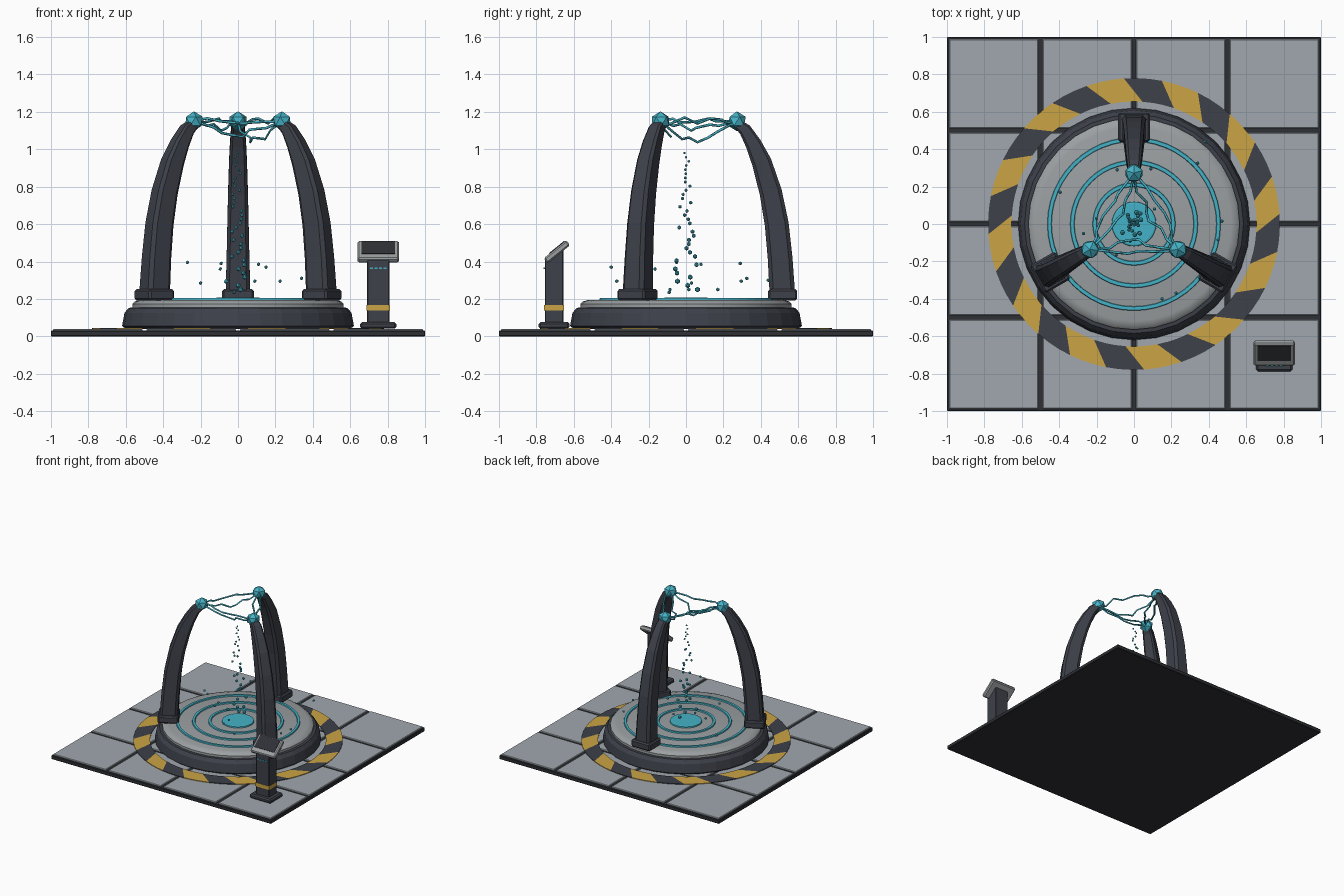
import bpy, bmesh, math, random
from mathutils import Vector, Matrix

random.seed(4)
if "Cube" in bpy.data.objects:
    bpy.data.objects.remove(bpy.data.objects["Cube"])


def material(name, *rgb):
    m = bpy.data.materials.new(name)
    m.use_nodes = True
    m.diffuse_color = (*rgb, 1)
    m.node_tree.nodes["Principled BSDF"].inputs["Base Color"].default_value = (*rgb, 1)
    return m


TILE = material("tile grey", .35, .39, .42)
STONE = material("pale metal", .33, .35, .36)
DARK = material("dark metal", .047, .052, .068)
SLAB = material("slab black", .028, .03, .036)
HAZARD = material("hazard yellow", .6, .37, .06)
GLOW = material("glowing cyan", .06, .45, .57)


def finish(name, bm, *mats, smooth=None, bevel=0):
    bmesh.ops.recalc_face_normals(bm, faces=bm.faces)
    mesh = bpy.data.meshes.new(name)
    bm.to_mesh(mesh)
    bm.free()
    ob = bpy.data.objects.new(name, mesh)
    bpy.context.collection.objects.link(ob)
    for m in mats:
        mesh.materials.append(m)
    if bevel:
        mod = ob.modifiers.new("bevel", 'BEVEL')
        mod.width, mod.segments = bevel, 1
    if smooth:
        bpy.ops.object.select_all(action='DESELECT')
        ob.select_set(True)
        bpy.context.view_layer.objects.active = ob
        bpy.ops.object.shade_smooth_by_angle(angle=math.radians(smooth))
    return ob


def add_box(bm, size, loc, rot=Matrix()):
    bmesh.ops.create_cube(bm, size=1, matrix=Matrix.Translation(loc) @ rot @ Matrix.Diagonal((*size, 1)))


def box(name, size, loc, mat, bevel=0, rot=Matrix()):
    bm = bmesh.new()
    add_box(bm, size, loc, rot)
    return finish(name, bm, mat, bevel=bevel)


def add_loft(bm, rings, closed=False):
    loops = [[bm.verts.new(p) for p in ring] for ring in rings]
    n = len(loops[0])
    for a, b in zip(loops, loops[1:] + (loops[:1] if closed else [])):
        for i in range(n):
            bm.faces.new((a[i], a[(i + 1) % n], b[(i + 1) % n], b[i]))
    if not closed:
        bm.faces.new(loops[0])
        bm.faces.new(loops[-1])


def circle(r, z, n):
    return [(r * math.cos(t), r * math.sin(t), z) for t in (2 * math.pi * i / n for i in range(n))]


def turned(name, profile, mat, sides, closed=False, smooth=None):
    bm = bmesh.new()
    add_loft(bm, [circle(r, z, sides) for r, z in profile], closed)
    return finish(name, bm, mat, smooth=smooth)


# Floor slab and tiles
box("floor_slab", (2, 2, .03), (0, 0, .015), SLAB, .004)
bm = bmesh.new()
for i in range(4):
    for j in range(4):
        add_box(bm, (.478, .478, .012), (i * .5 - .75, j * .5 - .75, .034))
finish("floor_tiles", bm, TILE, bevel=.004)

# Hazard ring with slanted stripes
bm = bmesh.new()
steps, stripes = 3, 24
count = steps * stripes
skew = math.radians(4)
rings = []
for r, s in ((.655, -skew), (.78, skew)):
    rings.append([bm.verts.new((r * math.cos(a + s), r * math.sin(a + s), .045))
                  for a in (2 * math.pi * i / count for i in range(count))])
for i in range(count):
    k = (i + 1) % count
    f = bm.faces.new((rings[0][i], rings[1][i], rings[1][k], rings[0][k]))
    f.material_index = (i // steps) % 2
ring = finish("hazard_ring", bm, HAZARD, DARK)
ring.modifiers.new("thickness", 'SOLIDIFY').thickness = .005

# Round platform
turned("platform_base", [(.6, .04), (.62, .055), (.607, .125), (.585, .152), (.55, .155)], DARK, 32)
turned("platform_top", [(.565, .15), (.565, .172), (.55, .187), (.52, .195)], STONE, 32, smooth=40)

# Glowing rings and centre disc
for label, r in (("outer", .452), ("middle", .33), ("inner", .21)):
    turned(label + "_glow_ring", [(r - .013, .19), (r - .009, .204), (r + .009, .204), (r + .013, .19)],
           GLOW, 48, closed=True)
turned("glow_disc", [(.12, .19), (.118, .205), (.11, .208)], GLOW, 32)

# Three arched pylons: radius, height, half width, half depth
STATIONS = [(.515, .23, .066, .068), (.503, .42, .061, .066), (.485, .6, .057, .064),
            (.453, .77, .053, .06), (.405, .93, .048, .053), (.36, 1.03, .043, .043),
            (.315, 1.105, .037, .034), (.265, 1.145, .028, .024)]


def section(i):
    r, z, w, d = STATIONS[i]
    before, after = STATIONS[max(i - 1, 0)], STATIONS[min(i + 1, len(STATIONS) - 1)]
    tangent = Vector((after[0] - before[0], 0, after[1] - before[1])).normalized()
    across = Vector((tangent.z, 0, -tangent.x))
    side = Vector((0, 1, 0))
    chamfer = .7
    corners = [(1, chamfer), (chamfer, 1), (-chamfer, 1), (-1, chamfer),
               (-1, -chamfer), (-chamfer, -1), (chamfer, -1), (1, -chamfer)]
    return [Vector((r, 0, z)) + across * d * u + side * w * v for u, v in corners]


nodes = []
for k, label in enumerate(("back", "right", "left")):
    turn = Matrix.Rotation(math.radians(90 + 120 * k), 4, 'Z')
    box(label + "_pylon_foot", (.155, .17, .06), turn @ Vector((.517, 0, .222)), DARK, .01, turn)
    bm = bmesh.new()
    add_loft(bm, [[turn @ p for p in section(i)] for i in range(len(STATIONS))])
    finish(label + "_pylon", bm, DARK)
    node = turn @ Vector((.272, 0, 1.15))
    nodes.append(node)
    bm = bmesh.new()
    bmesh.ops.create_icosphere(bm, subdivisions=1, radius=.053, matrix=Matrix.Translation(node) @ turn)
    finish(label + "_emitter", bm, GLOW)


# Jagged energy arcs strung between the emitters
def arc(name, a, b, pull, sag):
    curve = bpy.data.curves.new(name, 'CURVE')
    curve.dimensions = '3D'
    curve.bevel_depth, curve.bevel_resolution = .007, 0
    spline = curve.splines.new('POLY')
    n = 7
    spline.points.add(n)
    for i in range(n + 1):
        t = i / n
        bow = math.sin(math.pi * t)
        p = a.lerp(b, t)
        p.x *= 1 - pull * bow
        p.y *= 1 - pull * bow
        p.z -= sag * bow
        if 0 < i < n:
            p += Vector([random.uniform(-.018, .018) for _ in range(3)])
        spline.points[i].co = (*p, 1)
    ob = bpy.data.objects.new(name, curve)
    bpy.context.collection.objects.link(ob)
    curve.materials.append(GLOW)


for k in range(3):
    a, b = nodes[k], nodes[(k + 1) % 3]
    arc(f"upper_arc_{k + 1}", a, b, -.15, -.005)
    arc(f"lower_arc_{k + 1}", a, b, .3, .04 + .03 * k)

# Falling droplets in the centre and stray sparks around them
bm = bmesh.new()


def droplet(p, r):
    bmesh.ops.create_icosphere(bm, subdivisions=1, radius=r, matrix=Matrix.Translation(p))


for i in range(34):
    t = i / 33
    spread = .012 + .06 * t
    droplet((random.uniform(-spread, spread * .6), random.uniform(-spread, spread), .98 - .73 * t), .007 + .008 * t)
for p in [(.15, -.4, .37), (.225, -.37, .295), (-.09, .29, .39), (.09, .295, .295), (.34, .325, .31),
          (.47, .015, .25), (.45, -.085, .25), (-.395, .17, .25), (-.27, -.05, .395), (-.2, .03, .285),
          (.11, .08, .385), (-.095, -.165, .36), (.38, .44, .3), (-.02, -.09, .235)]:
    droplet(p, .01)
finish("droplets", bm, GLOW)

# Control console
cx, cy = .75, -.705
box("console_base", (.195, .165, .035), (cx, cy, .058), DARK, .01)
bm = bmesh.new()
add_box(bm, (.12, .1, .37), (cx, cy, .255))
for v in bm.verts:
    if v.co.z > .4:
        v.co.z += (v.co.y - cy) * .7
finish("console_post", bm, DARK, bevel=.005)
box("console_band", (.126, .106, .03), (cx, cy, .152), HAZARD)
tilt = Matrix.Rotation(math.radians(39), 4, 'X')
head = Vector((cx, -.69, .452))
box("console_head", (.22, .155, .034), head, STONE, .008, tilt)
box("console_screen", (.18, .105, .008), head + tilt @ Vector((0, .014, .017)), SLAB, 0, tilt)
for i in range(4):
    box(f"console_light_{i + 1}", (.016, .008, .008), (cx - .036 + i * .024, cy - .052, .365), GLOW)
